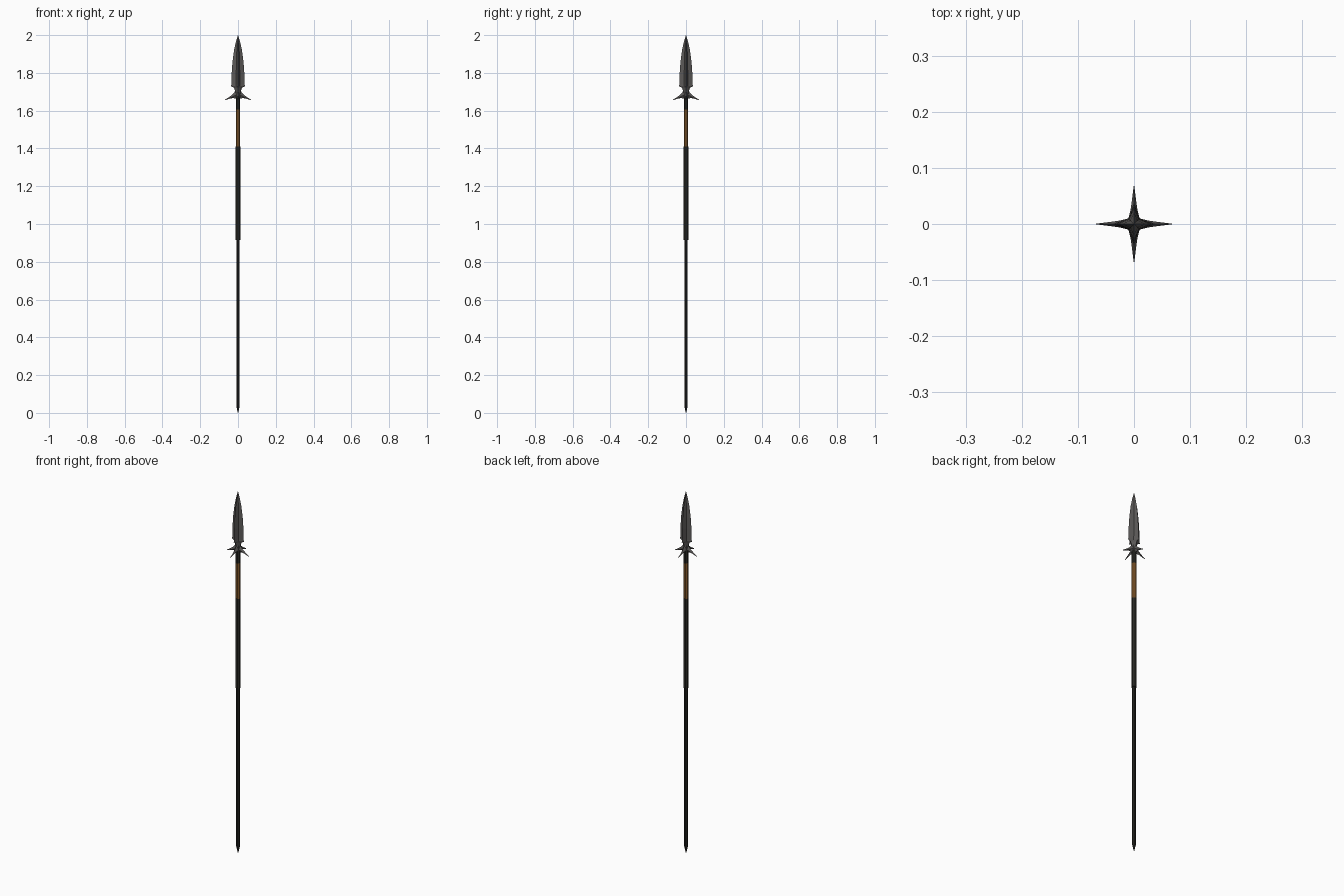
import bpy, bmesh, math
from mathutils import Vector

if "Cube" in bpy.data.objects:
    bpy.data.objects.remove(bpy.data.objects["Cube"])


def material(name, rgb):
    m = bpy.data.materials.new(name)
    m.diffuse_color = (*rgb, 1)
    m.use_nodes = True
    m.node_tree.nodes["Principled BSDF"].inputs["Base Color"].default_value = m.diffuse_color
    return m


STEEL = material("dark steel", (0.105, 0.1, 0.097))
WOOD = material("blackened wood", (0.022, 0.022, 0.018))
LEATHER = material("brown leather", (0.24, 0.105, 0.025))


def loft(name, rings, mat):
    """Skin equal-length rings of points; cap both ends."""
    bm = bmesh.new()
    rows = [[bm.verts.new(p) for p in ring] for ring in rings]
    n = len(rows[0])
    for a, b in zip(rows, rows[1:]):
        for i in range(n):
            j = (i + 1) % n
            bm.faces.new((a[i], a[j], b[j], b[i]))
    bm.faces.new(rows[0][::-1])
    bm.faces.new(rows[-1])
    bmesh.ops.remove_doubles(bm, verts=bm.verts, dist=1e-5)
    bmesh.ops.recalc_face_normals(bm, faces=bm.faces)
    me = bpy.data.meshes.new(name)
    bm.to_mesh(me)
    bm.free()
    me.materials.append(mat)
    ob = bpy.data.objects.new(name, me)
    bpy.context.collection.objects.link(ob)
    return ob


def star(z, tip, valley):
    """Four-pointed section: blade edges on the axes, valleys on the diagonals."""
    return [Vector((r * math.cos(i * math.pi / 4), r * math.sin(i * math.pi / 4), z))
            for i in range(8) for r in [valley if i % 2 else tip]]


def turned(name, profile, mat):
    """Eight-sided round part from (z, radius) pairs."""
    return loft(name, [[Vector((r * math.cos((i + .5) * math.pi / 4),
                                r * math.sin((i + .5) * math.pi / 4), z))
                        for i in range(8)] for z, r in profile], mat)


# Pole, from pointed butt up to the socket
turned("lower_shaft", [(0, .001), (.035, .0095), (.93, .0095)], WOOD)
turned("upper_shaft", [(.915, .0135), (1.41, .0135)], WOOD)
turned("leather_grip", [(1.40, .0128), (1.605, .0128)], LEATHER)
turned("collar", [(1.60, .0125), (1.68, .0125)], WOOD)

# Four-bladed spear head
loft("spear_head", [star(*s) for s in (
    (1.675, .014, .015), (1.705, .015, .014), (1.722, .022, .014),
    (1.73, .038, .014), (1.738, .0345, .014), (1.80, .0335, .0135),
    (1.86, .029, .012), (1.92, .021, .009), (1.965, .011, .005),
    (2.0, .0005, .0005))], STEEL)

# Four curved barbs sweeping out and down: (distance out, top z, bottom z, half thickness)
BARB = ((.004, 1.717, 1.662, .011), (.014, 1.705, 1.664, .009), (.026, 1.689, 1.667, .006),
        (.044, 1.674, 1.6635, .0035), (.068, 1.659, 1.6575, .0005))
for k in range(4):
    barb = loft(f"barb_{k + 1}", [[Vector((x, 0, top)), Vector((x, t, (top + low) / 2 - .003)),
                                   Vector((x, 0, low)), Vector((x, -t, (top + low) / 2 - .003))]
                                  for x, top, low, t in BARB], STEEL)
    barb.rotation_euler.z = k * math.pi / 2
